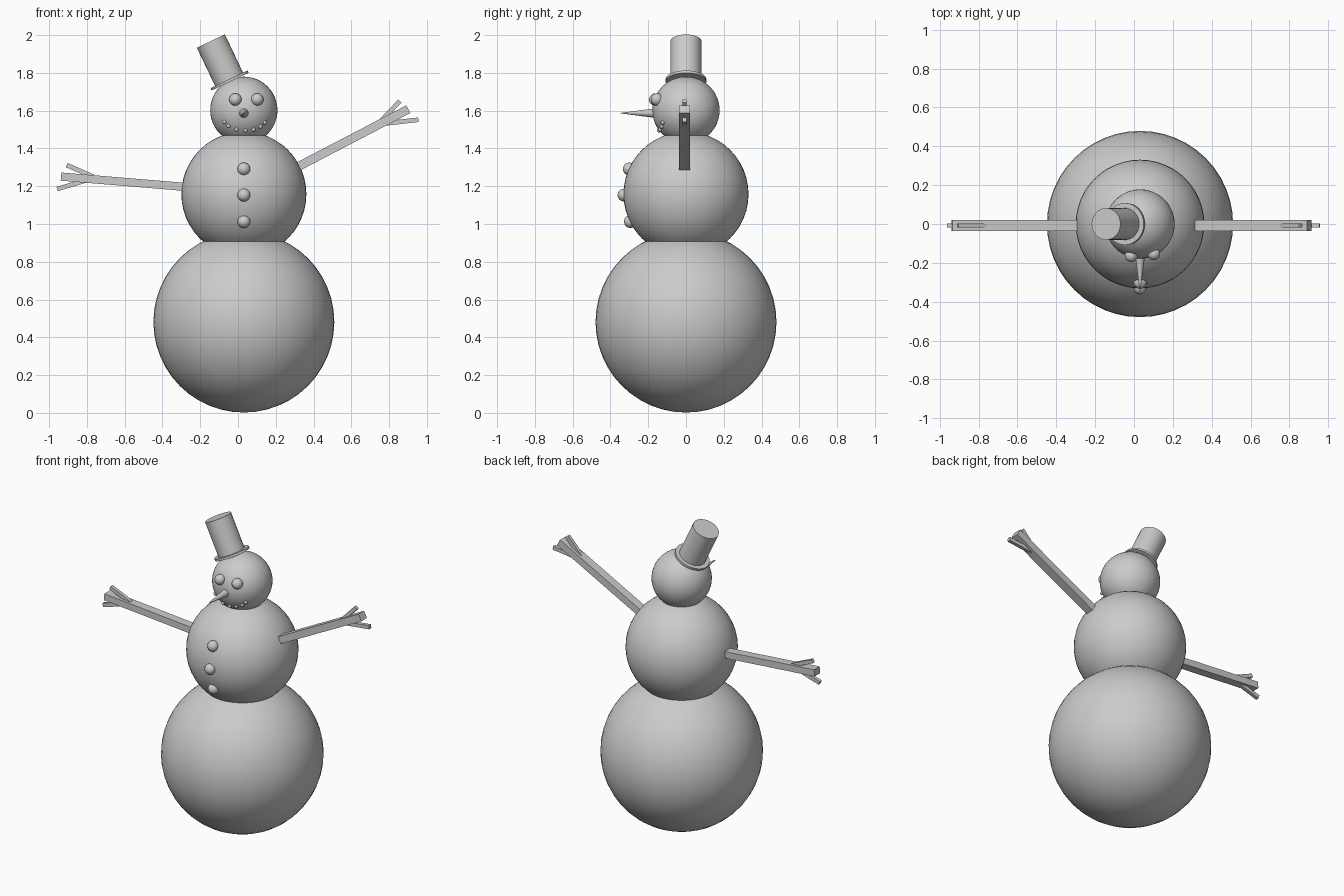
import bpy
from math import sqrt, radians, sin, cos
from mathutils import Vector

if "Cube" in bpy.data.objects:
    bpy.data.objects.remove(bpy.data.objects["Cube"])

CX = 0.031                      # x of the body axis
HEAD, HEAD_R = Vector((CX, 0, 1.602)), 0.178
CHEST, CHEST_R = Vector((CX, 0, 1.158)), 0.331


def finish(name):
    ob = bpy.context.object
    ob.name = name
    bpy.ops.object.shade_smooth_by_angle(angle=radians(35))
    return ob


def ball(name, loc, r, seg=32, rings=16):
    bpy.ops.mesh.primitive_uv_sphere_add(segments=seg, ring_count=rings, radius=r, location=loc)
    return finish(name)


def cone(name, a, b, r1, r2, seg=32):
    a, b = Vector(a), Vector(b)
    d = b - a
    bpy.ops.mesh.primitive_cone_add(vertices=seg, radius1=r1, radius2=r2, depth=d.length,
                                    location=(a + b) / 2,
                                    rotation=d.to_track_quat('Z', 'Y').to_euler())
    return finish(name)


def stick(name, a, b, thick, width, y=-0.008):
    # box running from a to b in the xz plane
    a, b = Vector((a[0], y, a[1])), Vector((b[0], y, b[1]))
    d = b - a
    ob_rot = Vector((1, 0, 0)).rotation_difference(d).to_euler() if d.x > 0 else \
        Vector((1, 0, 0)).rotation_difference(-d).to_euler()
    bpy.ops.mesh.primitive_cube_add(size=1, location=(a + b) / 2, rotation=ob_rot)
    ob = bpy.context.object
    ob.name = name
    ob.scale = (d.length, width, thick)
    return ob


def on_front(center, r, x, z):
    # point on the front of a sphere at the given x and z
    return (x, -sqrt(r * r - (x - center.x) ** 2 - (z - center.z) ** 2), z)


# Snow balls
ball("lower_body", (CX, 0, 0.481), 0.479, 48, 24)
ball("chest", CHEST, CHEST_R, 48, 24)
ball("head", HEAD, HEAD_R, 48, 24)

# Buttons
for i, z in enumerate((1.291, 1.153, 1.013)):
    ball(f"button_{i}", on_front(CHEST, CHEST_R - 0.003, CX, z), 0.034)

# Eyes
for side, x in (("left", -0.014), ("right", 0.102)):
    ball(f"eye_{side}", on_front(HEAD, HEAD_R, x, 1.659), 0.033)

# Mouth pebbles
mouth = [(-0.071, 1.54), (-0.05, 1.519), (-0.008, 1.5), (0.04, 1.495),
         (0.082, 1.5), (0.119, 1.516), (0.142, 1.537)]
for i, (x, z) in enumerate(mouth):
    ball(f"mouth_{i}", on_front(HEAD, HEAD_R, x, z), 0.011, 16, 8)

# Nose
cone("nose", (CX, -0.15, 1.587), (CX, -0.348, 1.587), 0.027, 0.001)

# Hat, tilted about the head centre
t = radians(25.5)
up = Vector((-sin(t), 0, cos(t)))
cone("hat_brim", HEAD + up * 0.168, HEAD + up * 0.182, 0.108, 0.108)
cone("hat_crown", HEAD + up * 0.17, HEAD + up * 0.406, 0.082, 0.082)

# Arms with two twig fingers each
stick("arm_left", (-0.25, 1.194), (-0.937, 1.251), 0.043, 0.057)
stick("finger_left_upper", (-0.765, 1.25), (-0.907, 1.312), 0.024, 0.022)
stick("finger_left_lower", (-0.765, 1.243), (-0.958, 1.185), 0.024, 0.022)
stick("arm_right", (0.28, 1.284), (0.902, 1.608), 0.046, 0.057)
stick("finger_right_upper", (0.745, 1.533), (0.857, 1.651), 0.024, 0.022)
stick("finger_right_lower", (0.745, 1.528), (0.955, 1.552), 0.024, 0.022)
